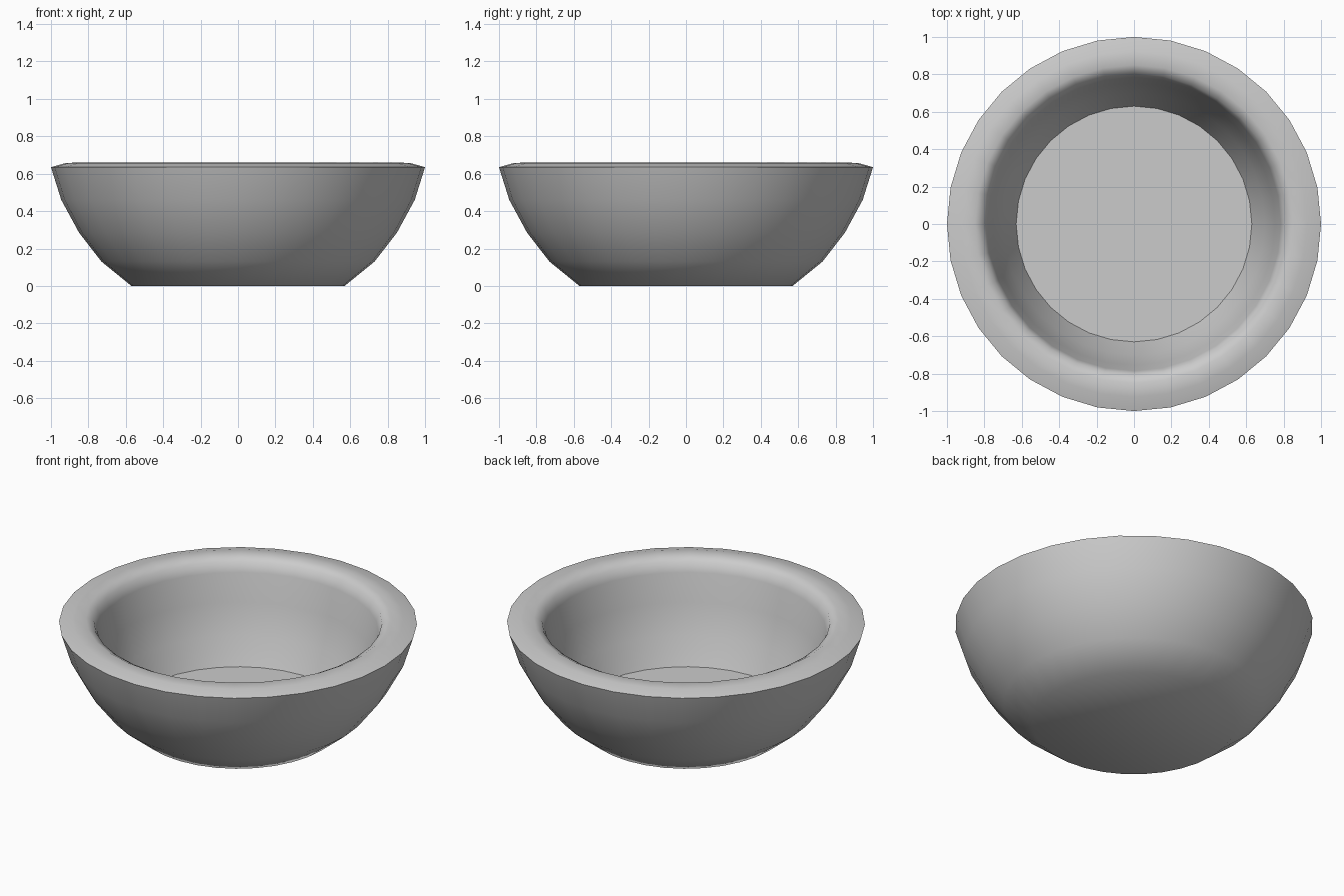
import bpy, bmesh, math

if "Cube" in bpy.data.objects:
    bpy.data.objects.remove(bpy.data.objects["Cube"])

SIDES = 32

# Bowl profile (radius, height): outer wall, rim, inner wall down to the floor
profile = [
    (0.57, 0.0), (0.73, 0.13), (0.85, 0.285), (0.945, 0.46), (1.0, 0.635),
    (0.925, 0.656), (0.85, 0.661), (0.805, 0.637), (0.785, 0.58),
    (0.755, 0.41), (0.70, 0.23), (0.63, 0.07),
]

# Revolve the profile into rings
bm = bmesh.new()
rings = []
for r, z in profile:
    rings.append([
        bm.verts.new((r * math.cos(2 * math.pi * i / SIDES),
                      r * math.sin(2 * math.pi * i / SIDES), z))
        for i in range(SIDES)
    ])

for low, high in zip(rings, rings[1:]):
    for i in range(SIDES):
        j = (i + 1) % SIDES
        bm.faces.new((low[i], low[j], high[j], high[i]))

# Flat underside and inner floor
bm.faces.new(rings[0][::-1])
bm.faces.new(rings[-1])
bmesh.ops.recalc_face_normals(bm, faces=bm.faces)

mesh = bpy.data.meshes.new("bowl")
bm.to_mesh(mesh)
bm.free()
bowl = bpy.data.objects.new("bowl", mesh)
bpy.context.collection.objects.link(bowl)

# Smooth walls, crisp rim and floor edges
bpy.context.view_layer.objects.active = bowl
bowl.select_set(True)
bpy.ops.object.shade_smooth_by_angle(angle=math.radians(50))
